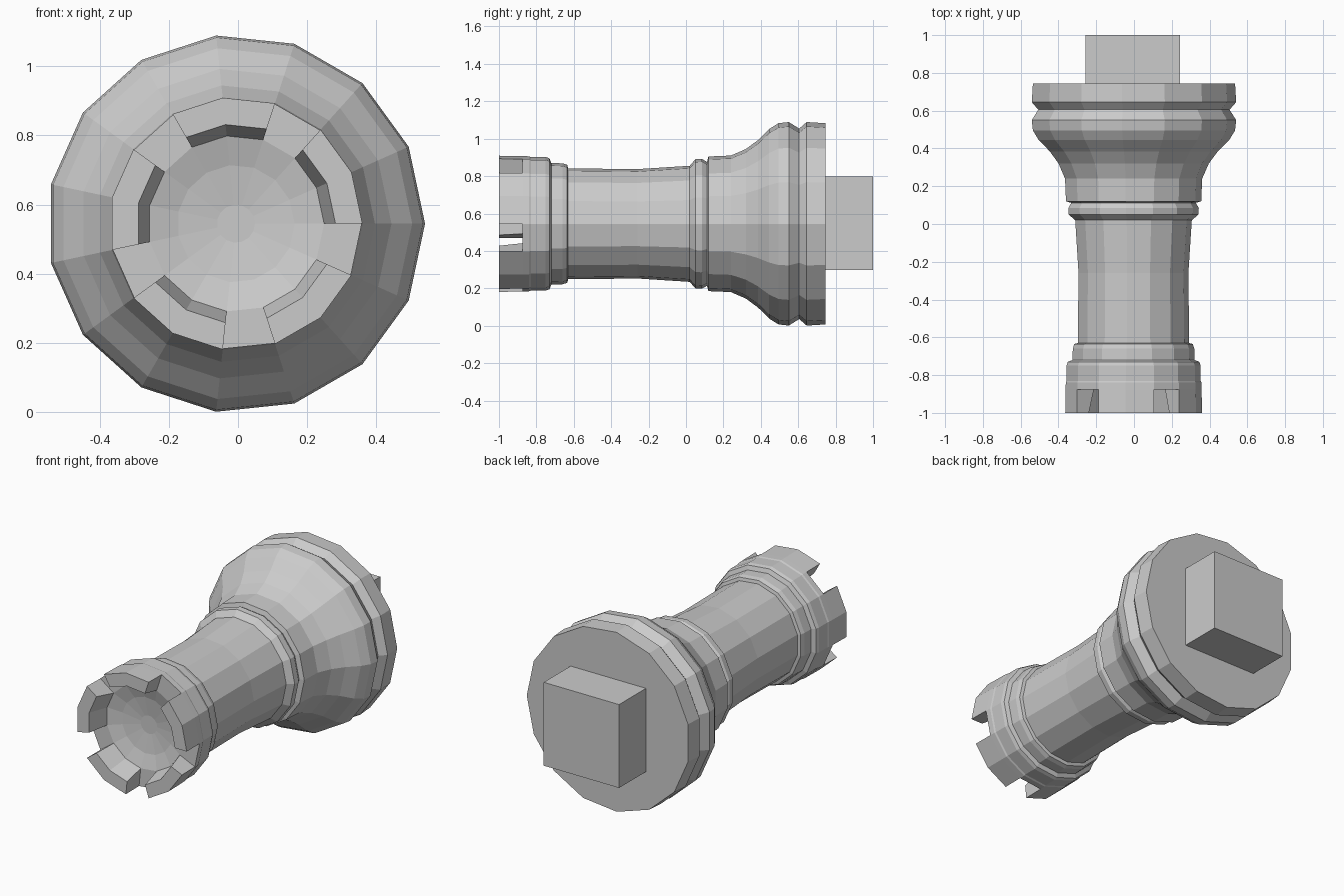
import bpy, bmesh
from math import cos, sin, pi
from mathutils import Matrix

if "Cube" in bpy.data.objects:
    bpy.data.objects.remove(bpy.data.objects["Cube"])

SIDES = 15
AXIS_X, AXIS_Z = -0.006, 0.545

# Outer profile (y, radius) from the wide base to the foot of the battlements
OUTER = [(0.745, 0.541), (0.645, 0.547), (0.605, 0.512), (0.55, 0.547),
         (0.495, 0.541), (0.445, 0.51), (0.385, 0.45), (0.32, 0.402),
         (0.24, 0.367), (0.12, 0.362), (0.112, 0.333), (0.085, 0.349),
         (0.05, 0.347), (0.025, 0.318), (0.02, 0.312), (-0.26, 0.294),
         (-0.63, 0.298), (-0.635, 0.317), (-0.66, 0.325), (-0.72, 0.327),
         (-0.73, 0.352), (-0.75, 0.359), (-0.83, 0.359), (-0.84, 0.363),
         (-0.875, 0.364)]
# Shallow dish inside the crown
DISH = [(-0.875, 0.255), (-0.85, 0.17), (-0.835, 0.055)]


def finish(bm, name):
    bmesh.ops.recalc_face_normals(bm, faces=bm.faces)
    mesh = bpy.data.meshes.new(name)
    bm.to_mesh(mesh)
    bm.free()
    obj = bpy.data.objects.new(name, mesh)
    bpy.context.collection.objects.link(obj)
    return obj


def ring(bm, y, r):
    angles = [2 * pi * k / SIDES for k in range(SIDES)]
    return [bm.verts.new((AXIS_X + r * cos(a), y, AXIS_Z + r * sin(a))) for a in angles]


def band(bm, a, b, sides=range(SIDES)):
    for k in sides:
        n = (k + 1) % SIDES
        bm.faces.new((a[k], a[n], b[n], b[k]))


# Turned tower body
bm = bmesh.new()
outer = [ring(bm, *p) for p in OUTER]
dish = [ring(bm, *p) for p in DISH]
bm.faces.new(outer[0])
bm.faces.new(dish[-1])
for rings in (outer, dish):
    for a, b in zip(rings, rings[1:]):
        band(bm, a, b)

# Five battlements, each two sides wide with a one-side gap
solid = [k for k in range(SIDES) if k % 3 != 2]
gaps = [k for k in range(SIDES) if k % 3 == 2]
top_out, top_in = ring(bm, -1.0, 0.366), ring(bm, -1.0, 0.288)
band(bm, outer[-1], top_out, solid)
band(bm, top_out, top_in, solid)
band(bm, top_in, dish[0], solid)
band(bm, outer[-1], dish[0], gaps)
for k in range(SIDES):
    if k % 3 != 1:
        bm.faces.new((outer[-1][k], top_out[k], top_in[k], dish[0][k]))
finish(bm, "tower_body")

# Square peg under the base
bm = bmesh.new()
bmesh.ops.create_cube(bm, size=1, matrix=Matrix.Translation((AXIS_X, 0.87, 0.549))
                      @ Matrix.Diagonal((0.5, 0.26, 0.5, 1)))
finish(bm, "base_peg")
